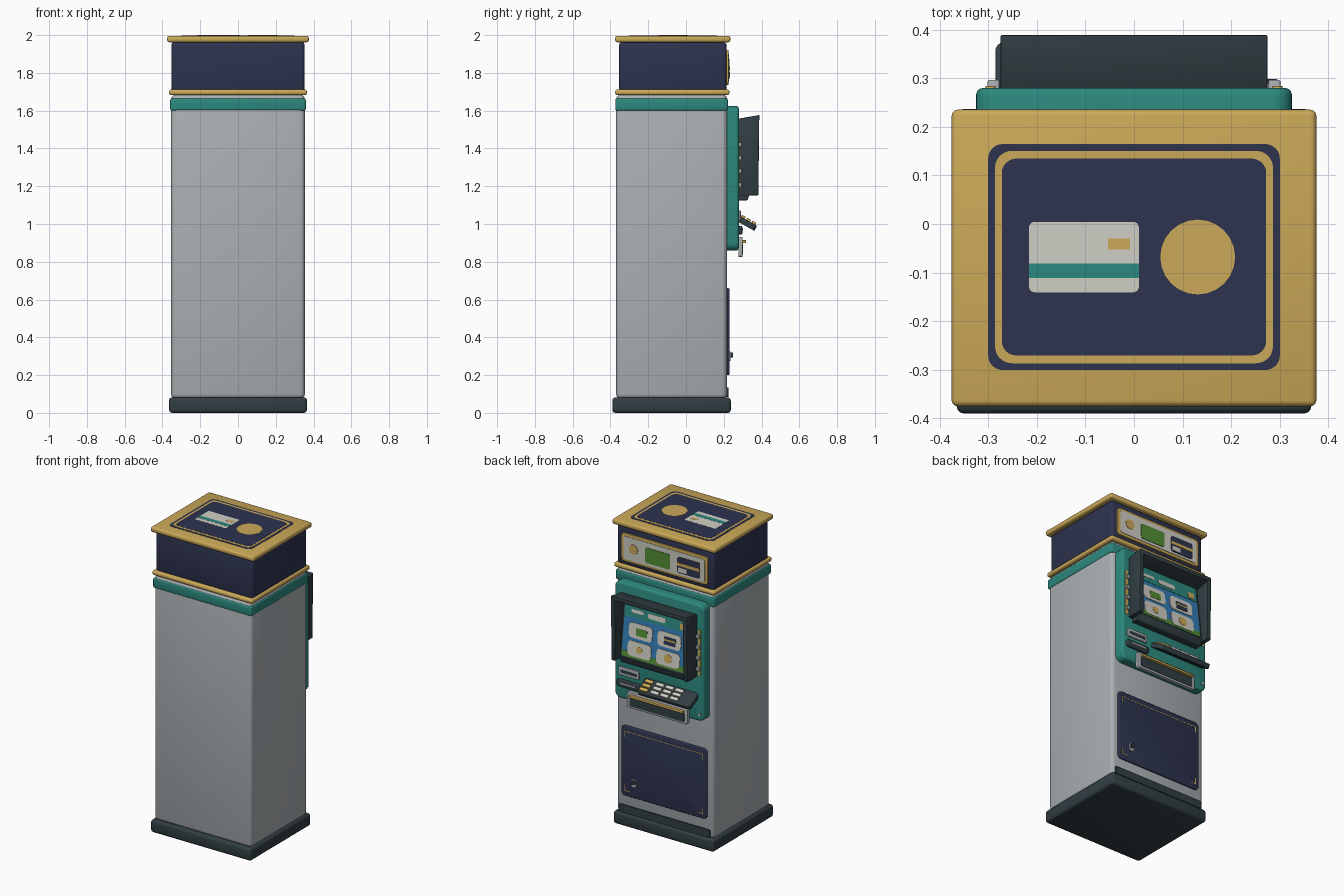
import bpy, bmesh, math
from mathutils import Matrix, Vector

if "Cube" in bpy.data.objects:
    bpy.data.objects.remove(bpy.data.objects["Cube"])


def material(name, r, g, b):
    m = bpy.data.materials.new(name)
    lin = [((c / 255 + 0.055) / 1.055) ** 2.4 for c in (r, g, b)]
    m.diffuse_color = (*lin, 1)
    m.use_nodes = True
    m.node_tree.nodes["Principled BSDF"].inputs["Base Color"].default_value = m.diffuse_color
    return m


GREY = material("cabinet grey", 170, 176, 179)
DARK = material("charcoal", 49, 62, 67)
TEAL = material("teal", 44, 137, 126)
NAVY = material("navy", 45, 51, 79)
GOLD = material("gold", 203, 169, 88)
CREAM = material("cream", 207, 206, 197)
BLUE = material("screen blue", 52, 124, 180)
GREEN = material("green", 84, 142, 52)


def finish(name, bm, mat, matrix=None):
    bmesh.ops.recalc_face_normals(bm, faces=bm.faces)
    me = bpy.data.meshes.new(name)
    if matrix:
        bm.transform(matrix)
    bm.to_mesh(me)
    bm.free()
    for p in me.polygons:
        p.use_smooth = True
    me.set_sharp_from_angle(angle=math.radians(35))
    me.materials.append(mat)
    ob = bpy.data.objects.new(name, me)
    bpy.context.collection.objects.link(ob)
    return ob


def box(name, x0, x1, y0, y1, z0, z1, mat, bevel=0.0, matrix=None):
    bm = bmesh.new()
    bmesh.ops.create_cube(bm, size=1)
    for v in bm.verts:
        v.co = Vector((x0 if v.co.x < 0 else x1, y0 if v.co.y < 0 else y1,
                       z0 if v.co.z < 0 else z1))
    if bevel:
        bmesh.ops.bevel(bm, geom=bm.edges[:], offset=bevel, segments=3,
                        profile=0.5, affect='EDGES')
    return finish(name, bm, mat, matrix)


def prism(name, yz, x0, x1, mat):
    bm = bmesh.new()
    f = bm.faces.new([bm.verts.new((x0, y, z)) for y, z in yz])
    ext = bmesh.ops.extrude_face_region(bm, geom=[f])['geom']
    bmesh.ops.translate(bm, vec=(x1 - x0, 0, 0),
                        verts=[g for g in ext if isinstance(g, bmesh.types.BMVert)])
    bmesh.ops.bevel(bm, geom=bm.edges[:], offset=0.004, segments=2, profile=0.5, affect='EDGES')
    return finish(name, bm, mat)


# frames for plates: local x, y span the surface, local z points outwards
def back_frame(y, x=0, z=0, slope=(0, 0, 1)):
    up = Vector(slope).normalized()
    right = Vector((-1, 0, 0))
    out = right.cross(up)
    m = Matrix((right, up, out)).transposed().to_4x4()
    m.translation = (x, y, z)
    return m


def plate(name, frame, cx, cy, w, h, t, mat, r=0.0, z=0.0, rim=0.0, flip=True):
    """Rounded rectangle plate; flip keeps cx equal to world x on the back."""
    if flip:
        cx = -cx
    r = min(max(r, 0.0005), w / 2 - 1e-4, h / 2 - 1e-4)
    bm = bmesh.new()
    pts, n = [], 6
    for k, (sx, sy) in enumerate(((1, 1), (-1, 1), (-1, -1), (1, -1))):
        for i in range(n + 1):
            a = math.pi / 2 * (k + i / n)
            pts.append((cx + sx * (w / 2 - r) + r * math.cos(a),
                        cy + sy * (h / 2 - r) + r * math.sin(a), z))
    f = bm.faces.new([bm.verts.new(p) for p in pts])
    ext = bmesh.ops.extrude_face_region(bm, geom=[f])['geom']
    bmesh.ops.translate(bm, vec=(0, 0, t),
                        verts=[g for g in ext if isinstance(g, bmesh.types.BMVert)])
    if rim:
        top = [e for e in bm.edges if all(v.co.z > z + t / 2 for v in e.verts)]
        bmesh.ops.bevel(bm, geom=top, offset=rim, segments=3, profile=0.5, affect='EDGES')
    return finish(name, bm, mat, frame)


def disc(name, frame, cx, cy, r, t, mat, z=0.0, flip=True):
    return plate(name, frame, cx, cy, 2 * r, 2 * r, t, mat, r, z, flip=flip)


# cabinet stack
box("base", -0.365, 0.365, -0.39, 0.237, 0, 0.082, DARK, 0.016)
box("cabinet", -0.354, 0.354, -0.37, 0.218, 0.075, 1.685, GREY, 0.025)
box("teal_band", -0.359, 0.359, -0.374, 0.222, 1.6, 1.665, TEAL, 0.01)
box("lower_gold_trim", -0.365, 0.365, -0.375, 0.23, 1.682, 1.712, GOLD, 0.012)
box("head", -0.353, 0.353, -0.355, 0.215, 1.7, 1.965, NAVY, 0.02)
box("top_slab", -0.375, 0.375, -0.375, 0.235, 1.962, 1.996, GOLD, 0.012)

# painted top: framed navy panel with a card and a coin
top = Matrix.Translation((0, 0, 1.995))
cy = -0.068
plate("top_panel", top, 0, cy, 0.6, 0.465, 0.002, NAVY, 0.03, flip=False)
plate("top_gold_line", top, 0, cy, 0.572, 0.437, 0.0028, GOLD, 0.035, flip=False)
plate("top_inner_panel", top, 0, cy, 0.544, 0.405, 0.0036, NAVY, 0.03, flip=False)
plate("top_card", top, -0.103, cy, 0.226, 0.145, 0.0043, CREAM, 0.012, flip=False)
plate("top_card_stripe", top, -0.103, -0.096, 0.226, 0.03, 0.005, TEAL, flip=False)
plate("top_card_chip", top, -0.031, -0.041, 0.045, 0.022, 0.005, GOLD, flip=False)
disc("top_coin", top, 0.131, cy, 0.077, 0.0045, GOLD, flip=False)

# head sign on the machine side
sign = back_frame(0.213)
plate("sign_frame", sign, 0, 1.828, 0.63, 0.185, 0.012, GOLD, 0.025, rim=0.003)
plate("sign_face", sign, 0, 1.828, 0.59, 0.15, 0.015, CREAM, 0.015)
disc("sign_coin", sign, 0.222, 1.831, 0.032, 0.018, GOLD)
plate("sign_note", sign, 0.045, 1.82, 0.18, 0.1, 0.018, GREEN, 0.012)
plate("sign_card", sign, -0.18, 1.82, 0.165, 0.105, 0.018, NAVY, 0.014)
plate("sign_card_stripe", sign, -0.18, 1.825, 0.165, 0.02, 0.02, GOLD)
plate("sign_card_label", sign, -0.135, 1.79, 0.06, 0.03, 0.02, CREAM)

# service door, lock and toe strip
door = back_frame(0.212)
plate("service_door", door, 0, 0.43, 0.62, 0.46, 0.018, NAVY, 0.025, rim=0.005)
plate("door_top_line", door, 0, 0.625, 0.54, 0.004, 0.019, GOLD)
for s in (-1, 1):
    for z, d in ((0.235, 1), (0.625, -1)):
        plate("door_corner_flat", door, s * 0.265, z, 0.04, 0.005, 0.0195, GOLD)
        plate("door_corner_upright", door, s * 0.283, z + d * 0.018, 0.005, 0.04, 0.0195, GOLD)
plate("lock_plate", door, 0.215, 0.3, 0.03, 0.05, 0.023, GREY, 0.008)
disc("lock_knob", door, 0.215, 0.307, 0.013, 0.036, DARK)
plate("toe_strip", door, 0, 0.11, 0.66, 0.05, 0.014, DARK, 0.008)

# teal control panel
panel = back_frame(0.21)
face = back_frame(0.278)
plate("control_panel", panel, 0, 1.242, 0.65, 0.765, 0.07, TEAL, 0.04, rim=0.015)

# screen hood: side cheeks, visor, backing and sill
for s in (-1, 1):
    prism("hood_cheek", [(0.275, 1.15), (0.383, 1.152), (0.388, 1.575), (0.275, 1.555)],
          s * 0.275, s * 0.247, DARK)
prism("hood_visor", [(0.275, 1.525), (0.388, 1.547), (0.389, 1.577), (0.275, 1.557)],
      -0.275, 0.275, DARK)
prism("screen_backing", [(0.275, 1.15), (0.334, 1.15), (0.285, 1.545), (0.275, 1.545)],
      -0.255, 0.255, DARK)
prism("screen_sill", [(0.275, 1.125), (0.325, 1.125), (0.338, 1.162), (0.275, 1.162)],
      -0.247, 0.247, DARK)

# screen picture, tilted back
scr = back_frame(0.333, 0, 1.163, (0, -0.049, 0.395))
plate("screen", scr, 0, 0.19, 0.47, 0.355, 0.003, BLUE, 0.01)
plate("screen_header", scr, 0, 0.318, 0.47, 0.1, 0.005, TEAL, 0.01)
plate("screen_grass", scr, 0, 0.032, 0.47, 0.036, 0.005, GREEN, 0.01)
plate("screen_title", scr, 0, 0.305, 0.13, 0.032, 0.007, CREAM, 0.016)
plate("screen_title_small", scr, 0.14, 0.31, 0.09, 0.022, 0.007, CREAM, 0.011)
plate("screen_badge", scr, -0.19, 0.3, 0.045, 0.04, 0.007, GOLD, 0.006)
for x in (0.108, -0.1):
    for v in (0.19, 0.075):
        plate("screen_tile", scr, x, v, 0.17, 0.095, 0.007, CREAM, 0.025)
plate("tile_note", scr, 0.1, 0.185, 0.08, 0.045, 0.009, GREEN, 0.006)
plate("tile_card", scr, -0.105, 0.185, 0.085, 0.05, 0.009, NAVY, 0.006)
plate("tile_card_stripe", scr, -0.105, 0.19, 0.085, 0.01, 0.01, GOLD)
disc("tile_coin_left", scr, 0.108, 0.075, 0.022, 0.009, GOLD)
disc("tile_coin_right", scr, -0.1, 0.075, 0.028, 0.009, GOLD)

# option buttons on gold strips either side
for s in (-1, 1):
    plate("button_strip", face, s * 0.295, 1.313, 0.02, 0.3, 0.006, GOLD, 0.008)
    for z in (1.207, 1.28, 1.35, 1.42):
        plate("option_button", face, s * 0.289, z, 0.024, 0.024, 0.018, GREY, 0.005, rim=0.003)

# receipt slot and card reader
plate("receipt_plate", face, 0.215, 1.045, 0.15, 0.055, 0.012, GREY, 0.008, rim=0.003)
plate("receipt_slot", face, 0.215, 1.045, 0.115, 0.018, 0.014, DARK, 0.004)
plate("card_reader", face, 0.215, 0.967, 0.165, 0.045, 0.02, DARK, 0.012, rim=0.005)
plate("card_reader_slot", face, 0.215, 0.97, 0.11, 0.01, 0.023, GREY, 0.003)

# sloping keypad shelf with keys
pad = back_frame(0.28, 0, 1.032, (0, -0.09, 0.05))
plate("keypad_shelf", pad, -0.0925, -0.047, 0.385, 0.115, 0.03, DARK, 0.02, z=-0.02, rim=0.005)
for col, x in enumerate((0.055, -0.025, -0.095, -0.165)):
    for v in (-0.018, -0.05, -0.082):
        plate("key", pad, x, v, 0.058, 0.024, 0.014, GOLD if col == 0 else CREAM,
              0.005, z=0.008, rim=0.003)

# cash dispenser
plate("cash_frame", face, 0, 0.878, 0.44, 0.105, 0.022, GREY, 0.012, rim=0.004)
plate("cash_slot", face, 0, 0.868, 0.395, 0.058, 0.025, DARK, 0.006)
plate("cash_lip", face, 0, 0.907, 0.395, 0.016, 0.04, GOLD, 0.004, rim=0.003)
disc("panel_stud", face, -0.295, 0.905, 0.01, 0.006, GREY)
